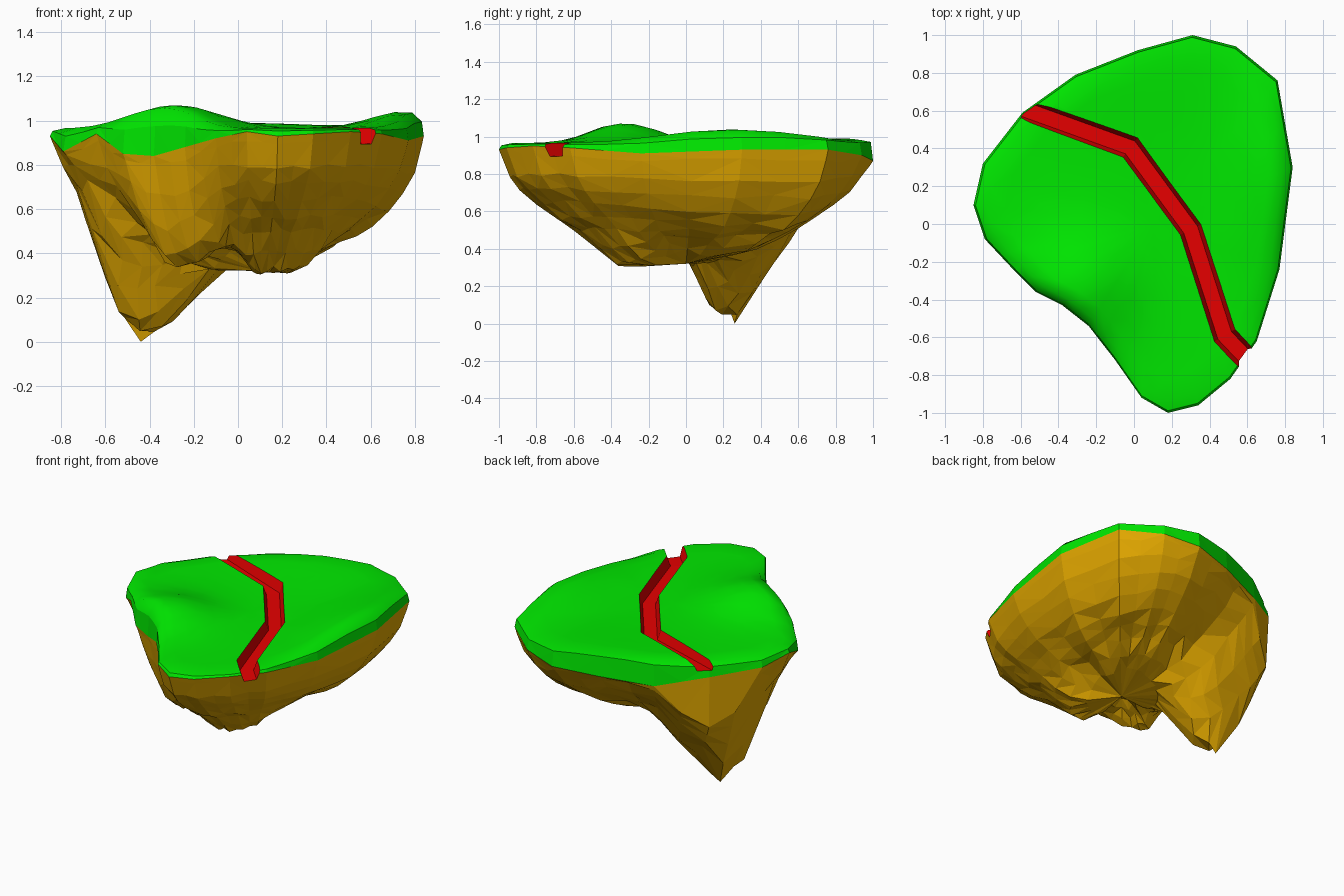
import bpy, bmesh, math, random
from mathutils import Vector

random.seed(4)
old = bpy.data.objects.get("Cube")
if old:
    bpy.data.objects.remove(old, do_unlink=True)


def make_material(name, rgb):
    mat = bpy.data.materials.new(name)
    mat.use_nodes = True
    mat.diffuse_color = (*rgb, 1)
    mat.node_tree.nodes["Principled BSDF"].inputs["Base Color"].default_value = (*rgb, 1)
    return mat


materials = [make_material("grass green", (0, .82, 0)),
             make_material("earth brown", (.8, .41, 0)),
             make_material("path red", (.8, 0, 0))]
GRASS, EARTH, PATH = range(3)

# Outline of the island: x, y and the height where grass meets earth
corners = [(.31, 1, .87), (.54, .94, .9), (.76, .76, .93), (.84, .3, .93), (.77, -.24, .91),
           (.65, -.62, .94), (.51, -.82, .95), (.34, -.96, .94), (.18, -1, .93), (.04, -.92, .95),
           (-.1, -.72, .92), (-.24, -.54, .88), (-.38, -.43, .84), (-.52, -.36, .85),
           (-.64, -.24, .94), (-.79, -.08, .86), (-.85, .1, .93), (-.8, .32, .9),
           (-.59, .59, .88), (-.31, .79, .82), (.02, .92, .85)]
corners = [Vector(p) for p in corners]
rim = []
for p, q in zip(corners, corners[1:] + corners[:1]):
    rim += [p, (p + q) / 2]
centre = Vector((.1, 0, 0))
peak = Vector((-.44, .26, 0))


def bump(x, y, cx, cy, rx, ry):
    return math.exp(-((x - cx) / rx) ** 2 - ((y - cy) / ry) ** 2)


def meadow(x, y):
    """Height of the gently rolling grass."""
    return (.965 + .105 * bump(x, y, -.28, -.33, .28, .27)
            + .075 * bump(x, y, .74, .25, .2, .5) + .025 * bump(x, y, 0, .85, .5, .35))


def grass_edge(q, p, inset):
    """Top of the grass lip: tallest along the back."""
    mix = .65 + .3 * bump(q.x, q.y, .1, .9, .8, .5)
    return mix * meadow(q.x, q.y) + (1 - mix) * p.z


def underside(x, y, inset, low):
    """Height of the rock: a rounded bulk with one hanging spike."""
    steep = 1 + 4 * bump(x, y, -.32, -.44, .21, .21) + bump(x, y, .82, .25, .3, .6)
    d = inset * steep
    profile = [(0, low), (.05, .8), (.12, .71), (.28, .58), (.5, .43), (.66, .33), (9, .32)]
    for (d0, z0), (d1, z1) in zip(profile, profile[1:]):
        if d <= d1:
            bulk = z0 + (z1 - z0) * (d - d0) / (d1 - d0)
            break
    bulk += .07 * bump(x, y, .35, .36, .35, .25) - .06 * bump(x, y, .28, -.24, .3, .18)
    # the spike is blunt at its tip and steeper higher up
    dx, dy = x - peak.x, y - peak.y
    across = max(.45 * dx, dx - .05, -1.27 * dx, -3 * dx - .19)
    along = max(1.5 * dy, -.6 * dy, -2.1 * dy - .19)
    return min(max(bulk, .31), math.hypot(across, along))


# Island: concentric rings over the grass, down the lip and under the rock
bm = bmesh.new()


def ring(scale, height, jitter=0):
    verts = []
    for p in rim:
        flat = Vector((p.x, p.y, 0))
        q = centre.lerp(flat, scale + random.uniform(-jitter, jitter))
        q.z = height(q, p, (flat - q).length)
        if jitter:
            q.z += random.uniform(-jitter, jitter)
        verts.append(bm.verts.new(q))
    return verts


def bridge(a, b, mat, smooth=False):
    n = len(a)
    for i in range(n):
        j = (i + 1) % n
        quad = (a[i], b[i], b[j], a[j])
        # alternate diagonals give the faceted rock
        tris = (0, 1, 2), (0, 2, 3)
        if i % 2:
            tris = (0, 1, 3), (1, 2, 3)
        for t in tris:
            face = bm.faces.new([quad[k] for k in t])
            face.material_index = mat
            face.smooth = smooth


def cap(loop, z, mat, smooth=False):
    tip = bm.verts.new((centre.x, centre.y, z))
    for a, b in zip(loop, loop[1:] + loop[:1]):
        face = bm.faces.new((tip, a, b))
        face.material_index = mat
        face.smooth = smooth


top = [ring(s, lambda q, p, d: meadow(q.x, q.y)) for s in (.2, .4, .55, .7, .82, .93)]
top.append(ring(.988, grass_edge))
lip = ring(1, lambda q, p, d: p.z)
rock = [ring(s, lambda q, p, d: underside(q.x, q.y, d, p.z), j) for s, j in
        ((.985, .003), (.94, .006), (.88, .01), (.79, .012), (.69, .014), (.59, .014),
         (.49, .014), (.38, .012), (.25, .006))]
nearest = min((v for loop in rock for v in loop), key=lambda v: (v.co.xy - peak.xy).length)
nearest.co = peak
for loop in rock:
    for v in loop:
        v.co.z = max(v.co.z, 0)
cap(top[0], meadow(centre.x, centre.y), GRASS, True)
for a, b in zip(top, top[1:]):
    bridge(a, b, GRASS, True)
bridge(top[-1], lip, GRASS)
for a, b in zip([lip] + rock, rock):
    bridge(a, b, EARTH)
cap(rock[-1], .32, EARTH)
bmesh.ops.recalc_face_normals(bm, faces=bm.faces)


def finish(name, bm):
    mesh = bpy.data.meshes.new(name)
    bm.to_mesh(mesh)
    bm.free()
    for mat in materials:
        mesh.materials.append(mat)
    obj = bpy.data.objects.new(name, mesh)
    bpy.context.collection.objects.link(obj)
    return obj


island = finish("floating_island", bm)

# Trench cutter: a sloped-sided channel swept along the winding path
route = [Vector(p) for p in ((-.7, .65, .925), (-.02, .405, .905), (.3, -.03, .905),
                             (.48, -.59, .9), (.66, -.78, .89))]
bm = bmesh.new()
sections = []
for i, p in enumerate(route):
    before = (p - route[max(i - 1, 0)]).xy.normalized()
    after = (route[min(i + 1, len(route) - 1)] - p).xy.normalized()
    along = (before + after).normalized()
    side = Vector((-along.y, along.x, 0))
    miter = 1 / max(along.dot(after if after.length else before), .5)
    up = Vector((0, 0, .2))
    sections.append([bm.verts.new(p + side * w * miter + up * h)
                     for w, h in ((-.04, 0), (.04, 0), (.105, 1), (-.105, 1))])
for a, b in zip(sections, sections[1:]):
    for k in range(4):
        m = (k + 1) % 4
        bm.faces.new((a[k], a[m], b[m], b[k]))
bm.faces.new(sections[0])
bm.faces.new(sections[-1])
for f in bm.faces:
    f.material_index = PATH
bmesh.ops.recalc_face_normals(bm, faces=bm.faces)
cutter = finish("path_cutter", bm)
cutter.hide_render = True

# Carve the path, then drop the cutter
cut = island.modifiers.new("carve path", 'BOOLEAN')
cut.operation = 'DIFFERENCE'
cut.solver = 'EXACT'
cut.object = cutter
bpy.context.view_layer.update()
island.data = bpy.data.meshes.new_from_object(
    island.evaluated_get(bpy.context.evaluated_depsgraph_get()))
island.modifiers.clear()
bpy.data.objects.remove(cutter, do_unlink=True)
